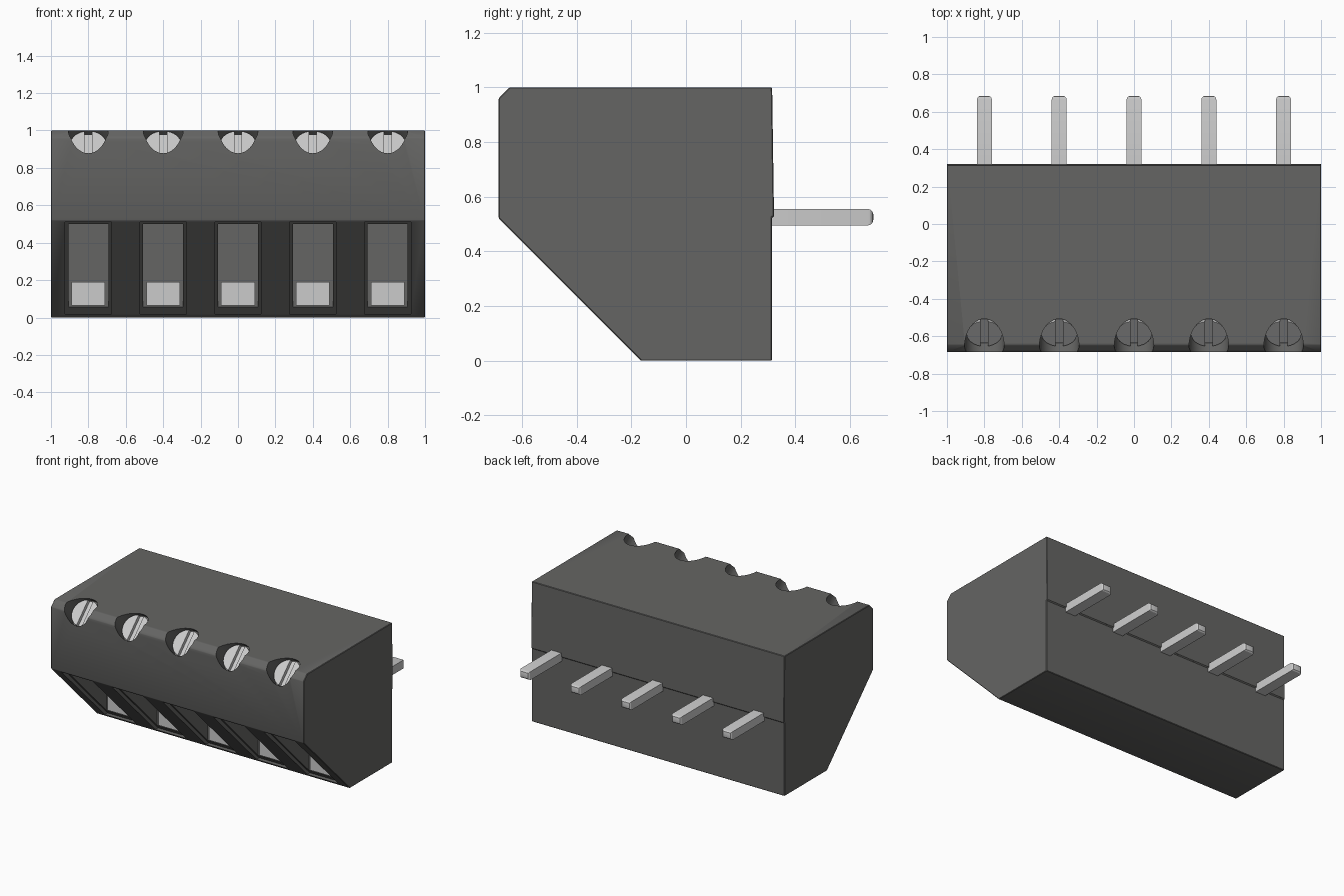
import bpy, bmesh, math
from mathutils import Matrix, Vector

if "Cube" in bpy.data.objects:
    bpy.data.objects.remove(bpy.data.objects["Cube"])

PITCH = [-0.8, -0.4, 0.0, 0.4, 0.8]


def material(name, grey):
    m = bpy.data.materials.new(name)
    m.diffuse_color = (grey, grey, grey * 0.97, 1)
    m.use_nodes = True
    m.node_tree.nodes["Principled BSDF"].inputs["Base Color"].default_value = m.diffuse_color
    return m


DARK = material("dark_plastic", 0.13)
METAL = material("pale_metal", 0.7)


def finish(bm, name, mat):
    bmesh.ops.recalc_face_normals(bm, faces=bm.faces)
    me = bpy.data.meshes.new(name)
    bm.to_mesh(me)
    bm.free()
    ob = bpy.data.objects.new(name, me)
    me.materials.append(mat)
    bpy.context.collection.objects.link(ob)
    return ob


def prism(bm, profile, x0, x1):
    """Extrude a (y, z) outline from x0 to x1."""
    face = bm.faces.new([bm.verts.new((x0, y, z)) for y, z in profile])
    new = bmesh.ops.extrude_face_region(bm, geom=[face])["geom"]
    verts = [v for v in new if isinstance(v, bmesh.types.BMVert)]
    bmesh.ops.translate(bm, verts=verts, vec=(x1 - x0, 0, 0))


def box(bm, x0, x1, y0, y1, z0, z1):
    prism(bm, [(y0, z0), (y1, z0), (y1, z1), (y0, z1)], x0, x1)


def cylinder(bm, centre, radius, depth):
    """Cylinder on the 45 degree screw axis."""
    rot = Matrix.Rotation(math.radians(45), 4, 'X')
    bmesh.ops.create_cone(bm, cap_ends=True, segments=40, radius1=radius,
                          radius2=radius, depth=depth,
                          matrix=Matrix.Translation(centre) @ rot)


def apply_modifiers(ob):
    bpy.context.view_layer.objects.active = ob
    for m in list(ob.modifiers):
        bpy.ops.object.modifier_apply(modifier=m.name)


def cut(ob, bm):
    cutter = finish(bm, "cutter", ob.data.materials[0])
    cutter.hide_render = True
    mod = ob.modifiers.new("cut", 'BOOLEAN')
    mod.object, mod.operation, mod.solver = cutter, 'DIFFERENCE', 'EXACT'
    apply_modifiers(ob)
    bpy.data.objects.remove(cutter)


def bevel(ob, width, segments):
    mod = ob.modifiers.new("bevel", 'BEVEL')
    mod.width, mod.segments = width, segments
    mod.limit_method, mod.angle_limit = 'ANGLE', math.radians(30)
    apply_modifiers(ob)


# Housing: angled front, with a tiny step across the back
bm = bmesh.new()
prism(bm, [(-0.685, 0.96), (-0.645, 1.0), (0.315, 1.0), (0.322, 0.525),
           (0.315, 0.525), (0.315, 0.0), (-0.165, 0.0), (-0.685, 0.52)], -1, 1)
body = finish(bm, "housing", DARK)
bevel(body, 0.004, 1)

# Wire entries: shallow rim on the slope, then a deep pocket
rim, pocket = bmesh.new(), bmesh.new()
for x in PITCH:
    prism(rim, [(-0.25, 0.02), (-0.155, 0.02), (-0.64, 0.51), (-0.75, 0.51)],
          x - 0.124, x + 0.124)
    prism(pocket, [(-0.30, 0.035), (-0.19, 0.035), (-0.19, 0.5), (-0.75, 0.5)],
          x - 0.107, x + 0.107)
cut(body, rim)
cut(body, pocket)

# Screw holes bored at 45 degrees through the top front edge
axis = Vector((0, -1, 1)).normalized()
face_centre = Vector((0, -0.587, 0.93))
holes = bmesh.new()
for x in PITCH:
    cylinder(holes, face_centre + Vector((x, 0, 0)) + axis * 0.08, 0.106, 0.24)
cut(body, holes)

# Slotted screw heads
bm, slots = bmesh.new(), bmesh.new()
for x in PITCH:
    c = face_centre + Vector((x, 0, 0))
    cylinder(bm, c - axis * 0.03, 0.095, 0.06)
    m = Matrix.Translation(c) @ Matrix.Rotation(math.radians(45), 4, 'X')
    bmesh.ops.create_cube(slots, size=1,
                          matrix=m @ Matrix.Diagonal((0.04, 0.3, 0.05, 1)))
screws = finish(bm, "screw_heads", METAL)
cut(screws, slots)

# Wire clamps at the bottom of each pocket
bm = bmesh.new()
for x in PITCH:
    box(bm, x - 0.09, x + 0.09, -0.2, -0.17, 0.065, 0.19)
finish(bm, "wire_clamps", METAL)

# Solder pins with softened ends
bm = bmesh.new()
for x in PITCH:
    box(bm, x - 0.04, x + 0.04, 0.25, 0.685, 0.495, 0.555)
tips = [e for e in bm.edges if all(v.co.y > 0.6 for v in e.verts)]
bmesh.ops.bevel(bm, geom=tips, offset=0.02, segments=3, profile=0.5,
                affect='EDGES')
finish(bm, "solder_pins", METAL)

# Smooth round parts, keep edges crisp
for ob in bpy.context.collection.objects:
    ob.select_set(True)
bpy.context.view_layer.objects.active = body
bpy.ops.object.shade_smooth_by_angle(angle=math.radians(25))
